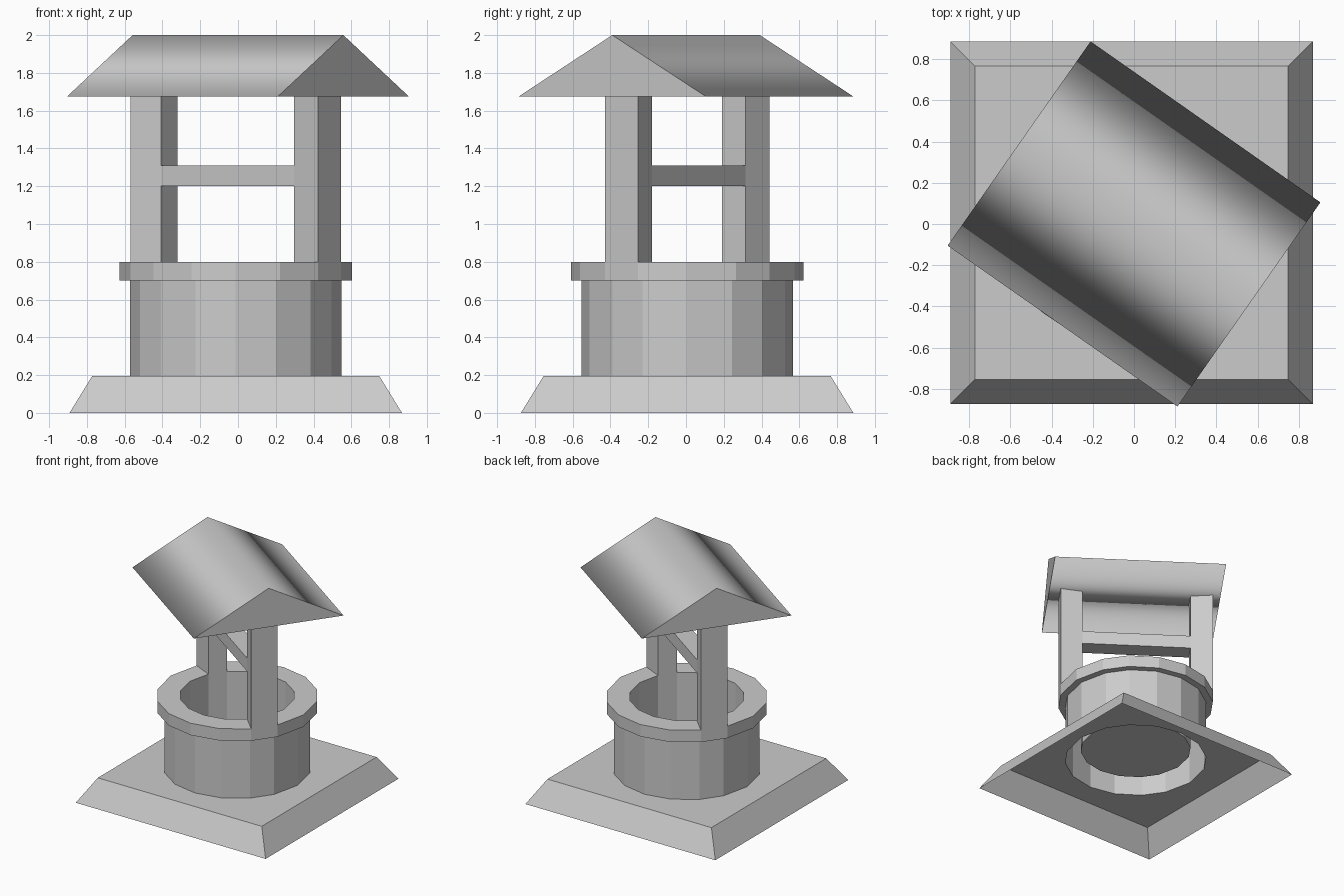
import bpy, bmesh
from math import radians, cos, sin
from mathutils import Vector

if "Cube" in bpy.data.objects:
    bpy.data.objects.remove(bpy.data.objects["Cube"])

C = Vector((-0.012, 0.006, 0))          # centre of the well and base
QUARTER = [0, 25, 45, 67.5]
ANGLES = QUARTER + [90] + [180 - a for a in reversed(QUARTER)]
ANGLES += [-a for a in reversed(ANGLES[1:-1])]   # 16 slightly uneven corners
R_WALL, R_RIM, R_IN = 0.56, 0.615, 0.437
Z_BASE, Z_RIM, Z_TOP, Z_EAVE = 0.195, 0.70, 0.80, 1.675


def polar(r, deg, z):
    return C + Vector((r * cos(radians(deg)), r * sin(radians(deg)), z))


def finish(bm, name):
    me = bpy.data.meshes.new(name)
    bm.to_mesh(me)
    bm.free()
    ob = bpy.data.objects.new(name, me)
    bpy.context.collection.objects.link(ob)
    return ob


def skin(bm, a, b):
    n = len(a)
    return [bm.faces.new((a[i], a[(i + 1) % n], b[(i + 1) % n], b[i])) for i in range(n)]


def prism(name, low, high):
    bm = bmesh.new()
    a = [bm.verts.new(p) for p in low]
    b = [bm.verts.new(p) for p in high]
    skin(bm, a, b)
    bm.faces.new(a)
    bm.faces.new(b)
    bmesh.ops.recalc_face_normals(bm, faces=bm.faces)
    return finish(bm, name)


# Sloped base: open underneath, with a hole in its top for the well
bm = bmesh.new()
rings = []
for h, z in ((0.88, 0), (0.76, Z_BASE)):
    rings.append([bm.verts.new(C + Vector((x * h, y * h, z)))
                  for x, y in ((-1, -1), (1, -1), (1, 1), (-1, 1))])
skin(bm, *rings)
hole = [bm.verts.new(polar(R_WALL, a, Z_BASE)) for a in ANGLES]
edges = [bm.edges.new((hole[i - 1], hole[i])) for i in range(len(hole))]
edges += [bm.edges.get((rings[1][i - 1], rings[1][i])) for i in range(4)]
bmesh.ops.triangle_fill(bm, edges=edges, use_beauty=True, normal=(0, 0, 1))
bm.normal_update()
for f in bm.faces:
    if f.normal.z < 0:
        f.normal_flip()
finish(bm, "base")

# Well wall, rim, inner wall and floor from one profile
bm = bmesh.new()
profile = [(R_WALL, Z_BASE), (R_WALL, Z_RIM), (R_RIM, Z_RIM),
           (R_RIM, Z_TOP), (R_IN, Z_TOP), (R_IN, 0.29)]
loops = [[bm.verts.new(polar(r, a, z)) for a in ANGLES] for r, z in profile]
for lo, hi in zip(loops, loops[1:]):
    skin(bm, lo, hi)
bm.faces.new(loops[-1])
finish(bm, "well")

# Posts rising from two opposite rim segments
for side, (a, b) in (("left", (135, 155)), ("right", (-45, -25))):
    foot, head = [[polar(r, d, z) for r, d in
                   ((R_RIM, a), (R_RIM, b), (R_IN, b), (R_IN, a))]
                  for z in (Z_TOP, Z_EAVE + 0.005)]
    prism(side + "_post", foot, head)

# Crossbeam between the inner faces of the posts
low, high = [[polar(R_IN, d, z) for d in (135, 155, -45, -25)] for z in (1.20, 1.31)]
prism("crossbeam", low, high)

# Roof: triangular prism along the turned ridge, smooth slopes, flat gables
u = Vector((cos(radians(-35)), sin(radians(-35)), 0)) * 0.681
v = Vector((-u.y, u.x, 0)).normalized() * 0.605
tri = [v + Vector((0, 0, Z_EAVE)), Vector((0, 0, 2.0)), -v + Vector((0, 0, Z_EAVE))]
roof = prism("roof", [p - u for p in tri], [p + u for p in tri])
for p in roof.data.polygons:
    p.use_smooth = len(p.vertices) == 4
